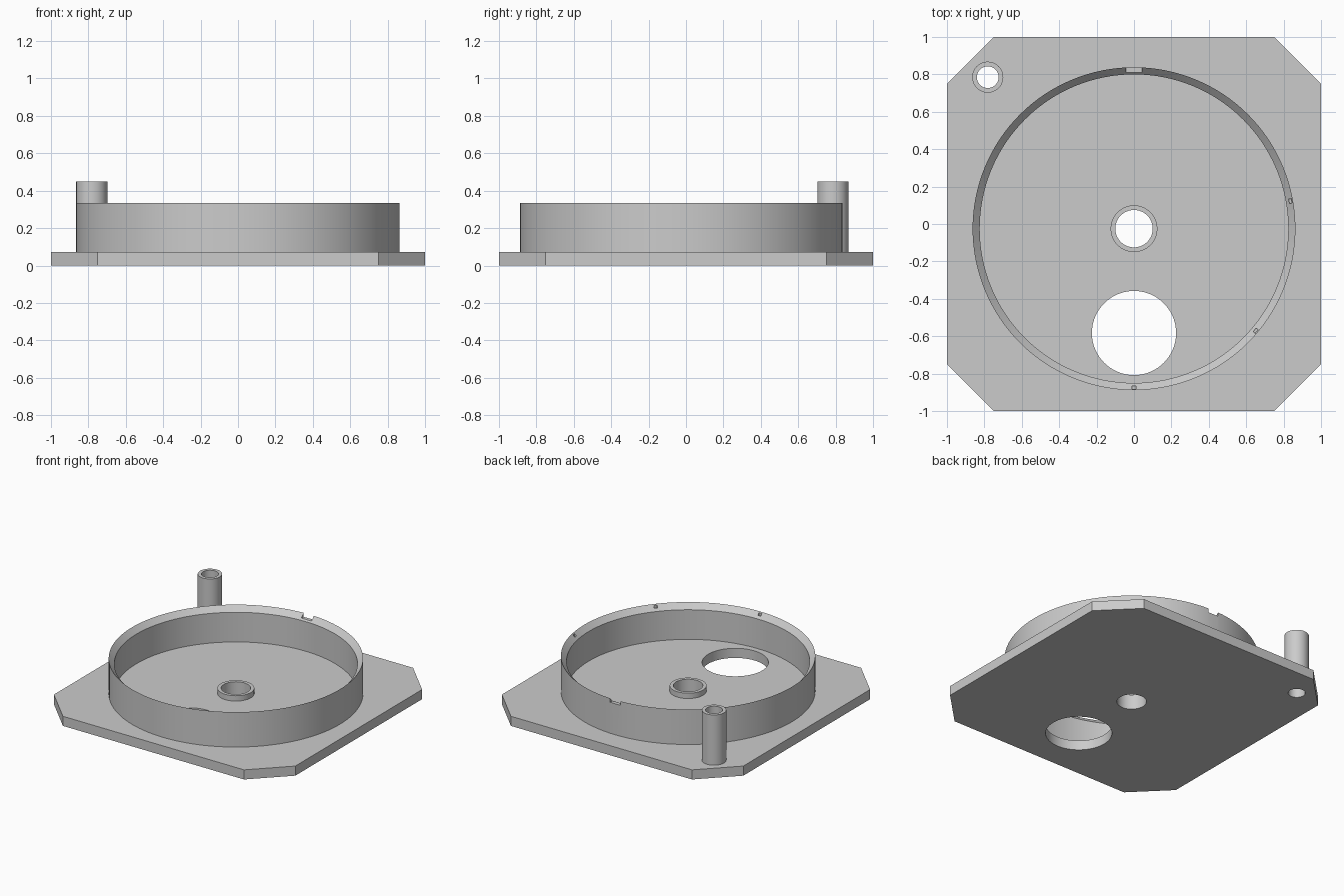
import bpy, bmesh, math
from mathutils import Matrix, Vector

if "Cube" in bpy.data.objects:
    bpy.data.objects.remove(bpy.data.objects["Cube"])

PLATE_TOP, RIM_TOP = 0.072, 0.334
CENTRE = (0.0, -0.025)
POST = (-0.782, 0.785)

grey = bpy.data.materials.new("light grey")
grey.diffuse_color = (0.6, 0.6, 0.6, 1)
grey.use_nodes = True
grey.node_tree.nodes["Principled BSDF"].inputs["Base Color"].default_value = grey.diffuse_color


def finish(name, bm):
    bmesh.ops.recalc_face_normals(bm, faces=bm.faces)
    mesh = bpy.data.meshes.new(name)
    bm.to_mesh(mesh)
    bm.free()
    mesh.materials.append(grey)
    ob = bpy.data.objects.new(name, mesh)
    bpy.context.collection.objects.link(ob)
    return ob


def lathe(name, profile, centre, n=128):
    """Revolve a closed (radius, z) profile about a vertical axis."""
    bm = bmesh.new()
    rings = []
    for i in range(n):
        a = math.tau * i / n
        rings.append([bm.verts.new((centre[0] + r * math.cos(a),
                                    centre[1] + r * math.sin(a), z))
                      for r, z in profile])
    k = len(profile)
    for i in range(n):
        p, q = rings[i], rings[(i + 1) % n]
        for j in range(k):
            bm.faces.new((p[j], q[j], q[(j + 1) % k], p[(j + 1) % k]))
    return finish(name, bm)


def tube(name, r_out, r_in, z0, z1, centre, n):
    return lathe(name, [(r_out, z0), (r_out, z1), (r_in, z1), (r_in, z0)], centre, n)


def prism(name, outline, z0, z1):
    bm = bmesh.new()
    face = bm.faces.new([bm.verts.new((x, y, z0)) for x, y in outline])
    top = bmesh.ops.extrude_face_region(bm, geom=[face])
    bmesh.ops.translate(bm, vec=(0, 0, z1 - z0),
                        verts=[v for v in top["geom"] if isinstance(v, bmesh.types.BMVert)])
    return finish(name, bm)


def circle(centre, r, n):
    return [(centre[0] + r * math.cos(math.tau * i / n),
             centre[1] + r * math.sin(math.tau * i / n)) for i in range(n)]


def rim_slot(angle, r0, r1, width, floor):
    """Box cutter set radially on the rim."""
    rot = Matrix.Rotation(math.radians(angle), 2)
    pts = [rot @ Vector(p) + Vector(CENTRE) for p in
           ((r0, -width / 2), (r1, -width / 2), (r1, width / 2), (r0, width / 2))]
    return prism("slot_cutter", [tuple(p) for p in pts], floor, 0.4)


def activate(ob):
    bpy.ops.object.select_all(action='DESELECT')
    ob.select_set(True)
    bpy.context.view_layer.objects.active = ob


def cut(ob, cutters):
    for c in cutters:
        activate(ob)
        mod = ob.modifiers.new("cut", 'BOOLEAN')
        mod.operation, mod.solver, mod.object = 'DIFFERENCE', 'EXACT', c
        bpy.ops.object.modifier_apply(modifier=mod.name)
        bpy.data.objects.remove(c)


# Base plate with clipped corners and three through holes
c = 0.75
plate = prism("base_plate", [(-c, -1), (c, -1), (1, -c), (1, c),
                             (c, 1), (-c, 1), (-1, c), (-1, -c)], 0, PLATE_TOP)
cut(plate, [prism("hole_cutter", circle(p, r, n), -0.1, 0.2) for p, r, n in
            ((CENTRE, 0.1, 64), ((0, -0.583), 0.225, 96), (POST, 0.058, 48))])

# Round wall, bevelled inwards to a thin top edge
wall = lathe("round_wall", [(0.863, PLATE_TOP), (0.863, RIM_TOP),
                            (0.825, RIM_TOP - 0.04), (0.825, PLATE_TOP)], CENTRE)
# Wide notch at the back and three small index pockets in the bevel
cut(wall, [rim_slot(90, 0.835, 0.9, 0.084, 0.304)] +
    [rim_slot(a, 0.842, 0.856, 0.024, 0.297) for a in (10, -40, -90)])

# Centre collar and corner post
collar = tube("centre_collar", 0.125, 0.1, PLATE_TOP, 0.112, CENTRE, 64)
post = tube("corner_post", 0.083, 0.058, PLATE_TOP, 0.448, POST, 48)

for ob in (plate, wall, collar, post):
    activate(ob)
    bpy.ops.object.shade_smooth_by_angle(angle=math.radians(30))
